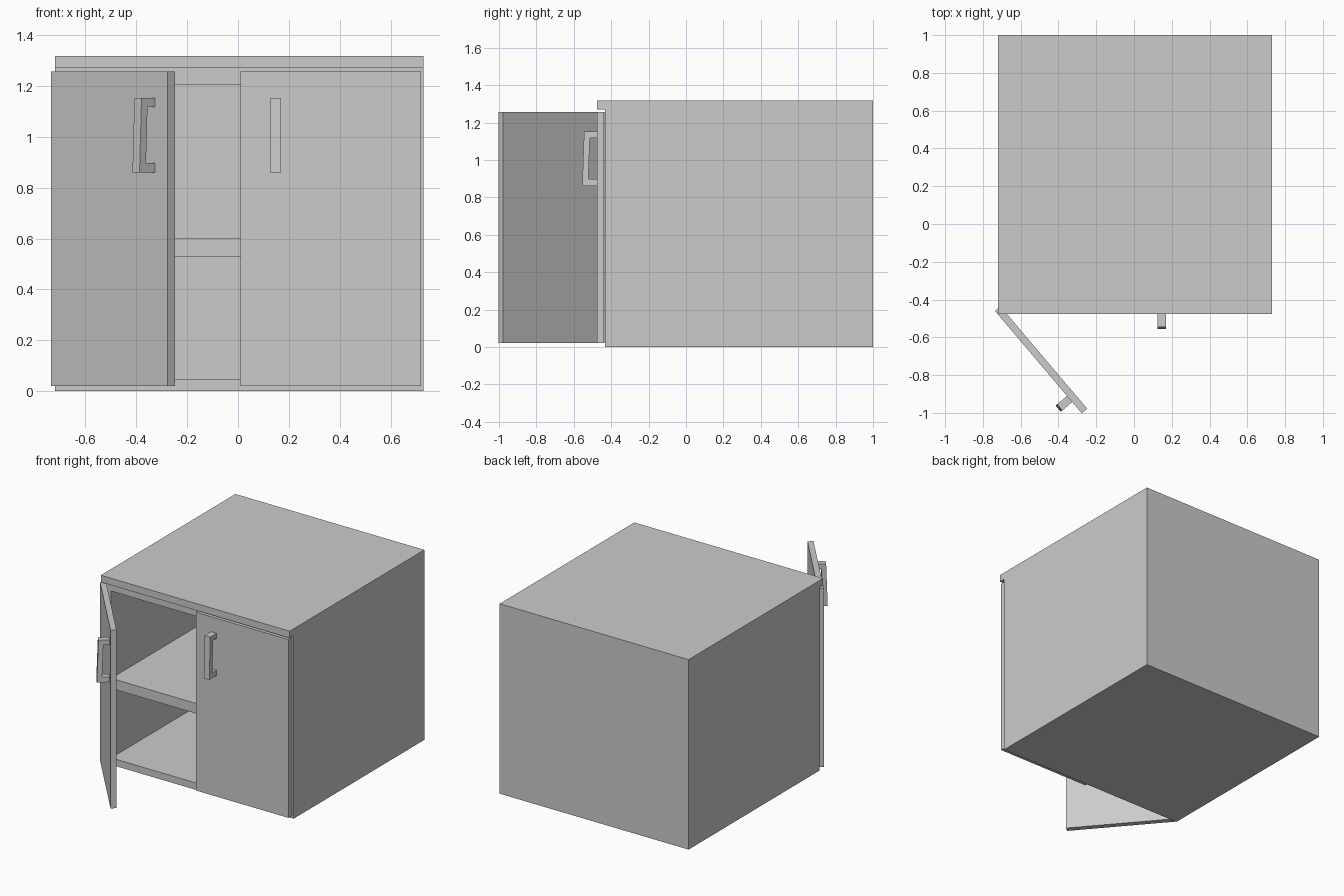
import bpy, bmesh, math

if "Cube" in bpy.data.objects:
    bpy.data.objects.remove(bpy.data.objects["Cube"])

X0, X1 = -0.72, 0.73        # carcass sides
YF, YB = -0.433, 1.0        # carcass front and back
T = 0.05                    # board thickness
DOOR_W, DOOR_T = 0.71, 0.038


def add_object(name, bm):
    bmesh.ops.recalc_face_normals(bm, faces=bm.faces[:])
    mesh = bpy.data.meshes.new(name)
    bm.to_mesh(mesh)
    bm.free()
    ob = bpy.data.objects.new(name, mesh)
    bpy.context.collection.objects.link(ob)
    return ob


def box(name, x0, x1, y0, y1, z0, z1):
    bm = bmesh.new()
    bmesh.ops.create_cube(bm, size=1)
    for v in bm.verts:
        v.co = (x1 if v.co.x > 0 else x0,
                y1 if v.co.y > 0 else y0,
                z1 if v.co.z > 0 else z0)
    return add_object(name, bm)


def handle(name, xc, width=0.043):
    # C-shaped side profile (depth, height), grip leaning outwards at the bottom
    profile = [(0, 0.86), (-0.079, 0.86), (-0.069, 1.153), (0, 1.153),
               (0, 1.118), (-0.038, 1.118), (-0.046, 0.897), (0, 0.897)]
    bm = bmesh.new()
    face = bm.faces.new([bm.verts.new((xc - width / 2, y, z)) for y, z in profile])
    ext = bmesh.ops.extrude_face_region(bm, geom=[face])
    bmesh.ops.translate(bm, vec=(width, 0, 0),
                        verts=[g for g in ext["geom"] if isinstance(g, bmesh.types.BMVert)])
    return add_object(name, bm)


def door(side, hinge, angle, handle_x):
    # built with its back left edge at the origin, then swung into place
    panel = box(side + "_door", 0, DOOR_W, -DOOR_T, 0, 0.02, 1.257)
    grip = handle(side + "_handle", handle_x)
    grip.parent = panel
    grip.location.y = -DOOR_T
    panel.location = (hinge[0], hinge[1], 0)
    panel.rotation_euler.z = math.radians(angle)


# Carcass boards
box("top_board", X0, X1, -0.476, YB, 1.27, 1.318)
box("left_side", X0, X0 + T, YF, YB, 0, 1.27)
box("right_side", X1 - T, X1, YF, YB, 0, 1.27)
box("back_panel", X0 + T, X1 - T, YB - T, YB, 0, 1.27)
for name, z0, z1 in (("bottom_board", 0, 0.048),
                     ("shelf", 0.53, 0.60),
                     ("upper_board", 1.205, 1.27)):
    box(name, X0 + T, X1 - T, YF, YB - T, z0, z1)

# Doors: left one open, right one closed
door("left", (-0.707, -0.436), -49.7, 0.611)
door("right", (0.01, -0.438), 0, 0.137)
